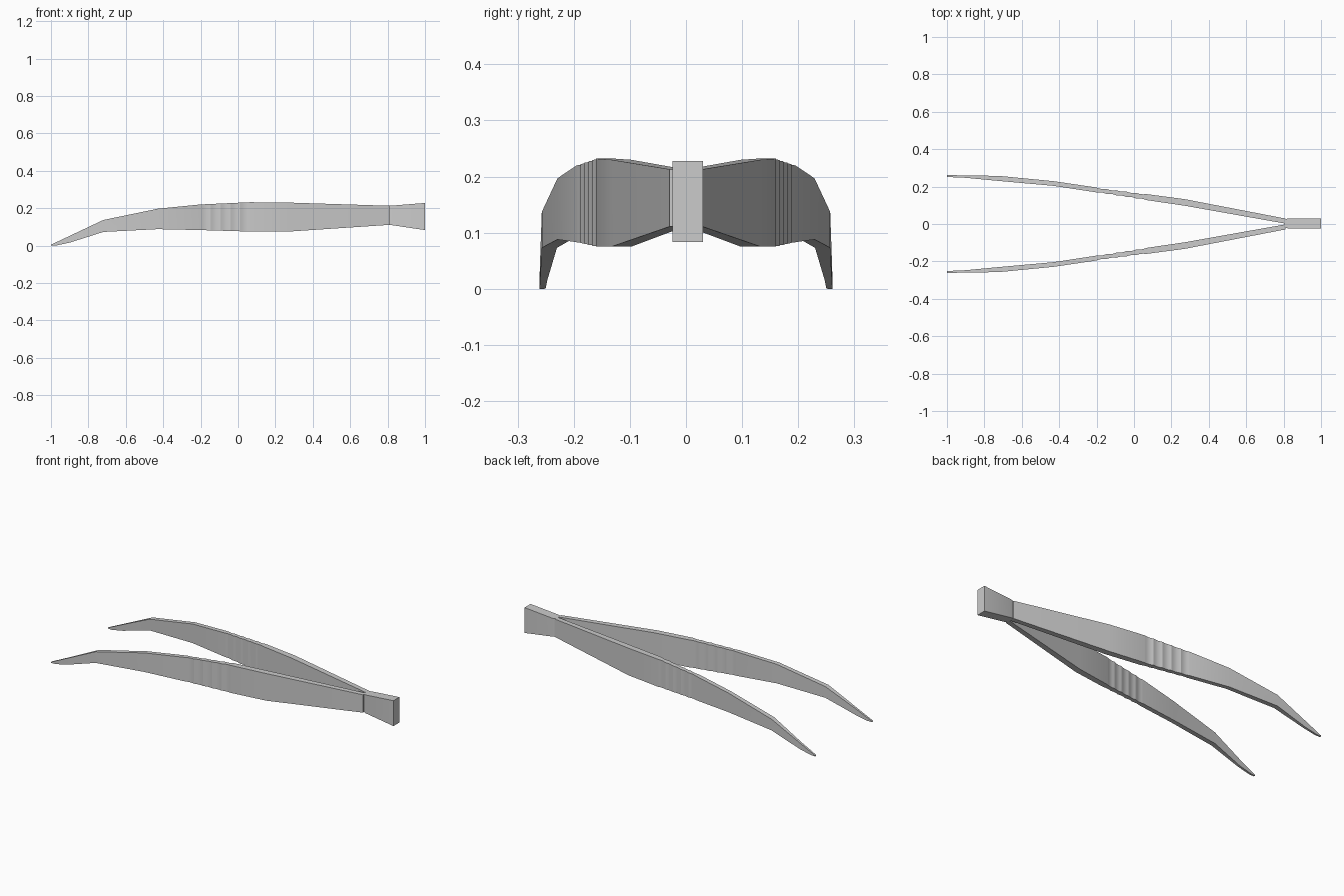
import bpy, bmesh, math

if "Cube" in bpy.data.objects:
    bpy.data.objects.remove(bpy.data.objects["Cube"])

# Arm stations: x, inner y, outer y, bottom z, top z
STATIONS = [
    (-1.00, 0.252, 0.261, 0.000, 0.005),
    (-0.97, 0.250, 0.261, 0.001, 0.019),
    (-0.90, 0.247, 0.260, 0.016, 0.052),
    (-0.72, 0.230, 0.257, 0.073, 0.137),
    (-0.43, 0.204, 0.229, 0.088, 0.197),
    (-0.20, 0.169, 0.195, 0.083, 0.220),
    (0.065, 0.128, 0.160, 0.075, 0.232),
    (0.27, 0.098, 0.133, 0.075, 0.230),
    (0.81, 0.002, 0.029, 0.111, 0.213),
]
GRIP_START, GRIP_END, FLUTES, STEPS, DEPTH = -0.20, 0.065, 5, 6, 0.004


def station_at(x):
    for a, b in zip(STATIONS, STATIONS[1:]):
        if a[0] <= x <= b[0]:
            t = (x - a[0]) / (b[0] - a[0])
            return [p + (q - p) * t for p, q in zip(a, b)]


def make_object(name, sections):
    """Skin a row of four-cornered sections and cap both ends."""
    bm = bmesh.new()
    rings = []
    for x, y0, y1, z0, z1 in sections:
        rings.append([bm.verts.new((x, y, z)) for y, z in
                      ((y0, z0), (y1, z0), (y1, z1), (y0, z1))])
    for a, b in zip(rings, rings[1:]):
        for i in range(4):
            j = (i + 1) % 4
            bm.faces.new((a[i], a[j], b[j], b[i]))
    bm.faces.new(rings[0])
    bm.faces.new(rings[-1][::-1])
    bmesh.ops.recalc_face_normals(bm, faces=bm.faces)
    mesh = bpy.data.meshes.new(name)
    bm.to_mesh(mesh)
    bm.free()
    obj = bpy.data.objects.new(name, mesh)
    bpy.context.collection.objects.link(obj)
    return obj


# Arm sections, with shallow finger flutes on both broad faces
sections = [s for s in STATIONS if s[0] < GRIP_START]
for i in range(FLUTES * STEPS + 1):
    x, y0, y1, z0, z1 = station_at(
        min(GRIP_START + (GRIP_END - GRIP_START) * i / (FLUTES * STEPS), GRIP_END))
    d = DEPTH * math.sin(math.pi * (i % STEPS) / STEPS)
    sections.append((x, y0 + d, y1 - d, z0, z1))
sections += [s for s in STATIONS if s[0] > GRIP_END]

# Pair of arms
arms = make_object("tweezer_arms", sections)
mirror = arms.modifiers.new("Mirror", 'MIRROR')
mirror.use_axis = (False, True, False)
mirror.use_mirror_merge = False

# Flared joining block at the rear
block = make_object("joining_block", [
    (0.805, -0.018, 0.024, 0.112, 0.213),
    (0.825, -0.024, 0.030, 0.109, 0.214),
    (1.00, -0.024, 0.030, 0.083, 0.228),
])

for obj in (arms, block):
    bpy.ops.object.select_all(action='DESELECT')
    obj.select_set(True)
    bpy.context.view_layer.objects.active = obj
    bpy.ops.object.shade_smooth_by_angle(angle=math.radians(25))
